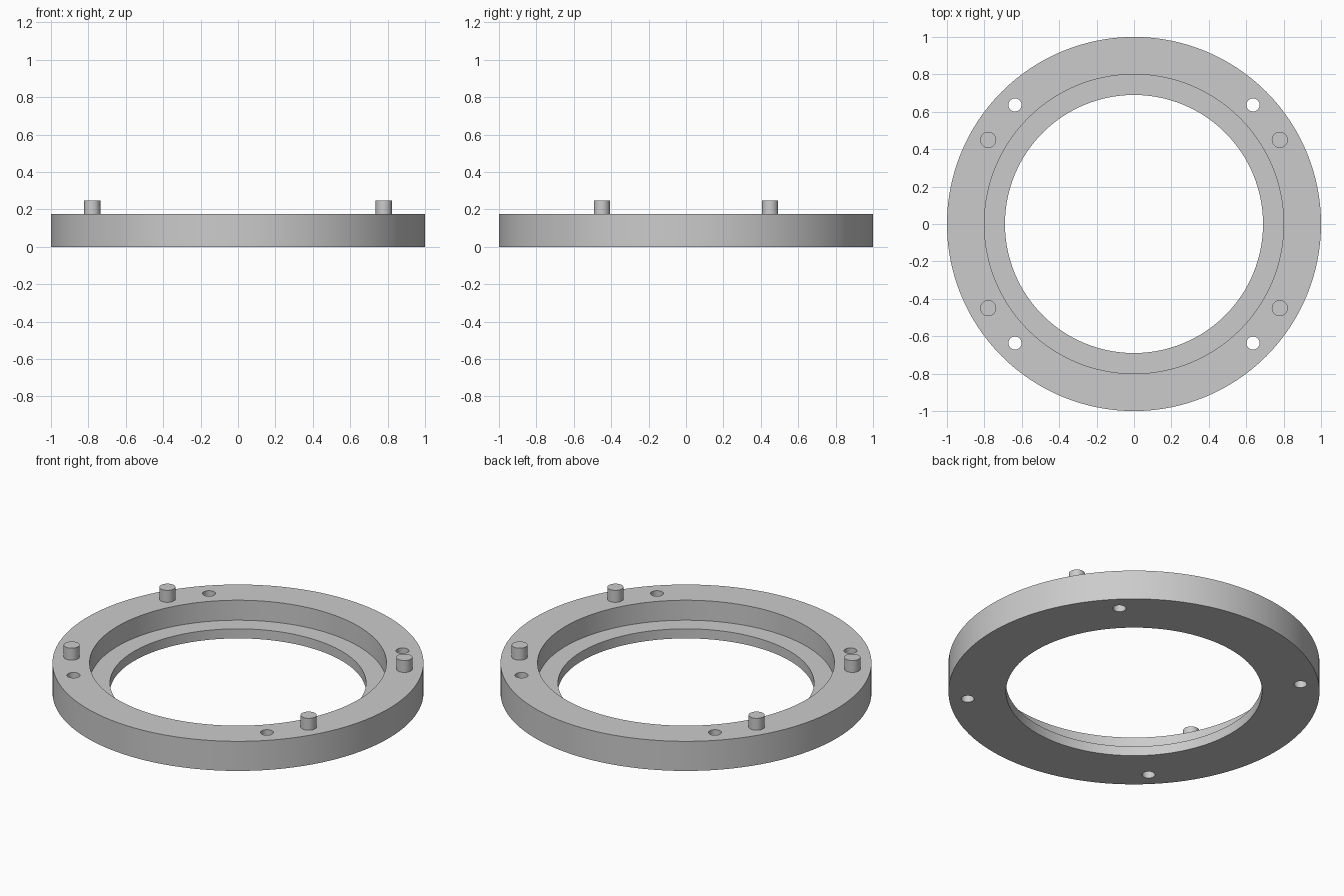
import bpy, bmesh
from math import cos, sin, pi, radians

cube = bpy.data.objects.get("Cube")
if cube:
    bpy.data.objects.remove(cube, do_unlink=True)

OUTER, RECESS, BORE = 1.0, 0.80, 0.69
HEIGHT, LEDGE, PIN_TOP = 0.176, 0.057, 0.247
BOLT_CIRCLE = 0.90

grey = bpy.data.materials.new("plain grey")
grey.use_nodes = True
grey.diffuse_color = (0.6, 0.6, 0.6, 1)
grey.node_tree.nodes["Principled BSDF"].inputs["Base Color"].default_value = (0.6, 0.6, 0.6, 1)


def finish(name, bm):
    bmesh.ops.recalc_face_normals(bm, faces=bm.faces[:])
    mesh = bpy.data.meshes.new(name)
    bm.to_mesh(mesh)
    bm.free()
    mesh.materials.append(grey)
    obj = bpy.data.objects.new(name, mesh)
    bpy.context.collection.objects.link(obj)
    return obj


def activate(obj):
    bpy.ops.object.select_all(action="DESELECT")
    obj.select_set(True)
    bpy.context.view_layer.objects.active = obj


def cylinder(name, angle, radius, bottom, top):
    bpy.ops.mesh.primitive_cylinder_add(
        vertices=32, radius=radius, depth=top - bottom,
        location=(BOLT_CIRCLE * cos(angle), BOLT_CIRCLE * sin(angle), (top + bottom) / 2))
    obj = bpy.context.object
    obj.name = name
    obj.data.materials.append(grey)
    return obj


# Stepped ring: revolve the cross-section around z
bm = bmesh.new()
profile = [(BORE, 0), (OUTER, 0), (OUTER, HEIGHT),
           (RECESS, HEIGHT), (RECESS, LEDGE), (BORE, LEDGE)]
verts = [bm.verts.new((r, 0, z)) for r, z in profile]
edges = [bm.edges.new((v, verts[i - 1])) for i, v in enumerate(verts)]
bmesh.ops.spin(bm, geom=verts + edges, cent=(0, 0, 0), axis=(0, 0, 1),
               angle=2 * pi, steps=128)
bmesh.ops.remove_doubles(bm, verts=bm.verts[:], dist=1e-4)
ring = finish("stepped_ring", bm)

# Four through holes on the diagonals
for k in range(4):
    cutter = cylinder("hole_cutter", radians(45 + 90 * k), 0.035, -0.1, HEIGHT + 0.1)
    cutter.hide_render = True
    cut = ring.modifiers.new("hole", "BOOLEAN")
    cut.operation, cut.solver, cut.object = "DIFFERENCE", "EXACT", cutter
    activate(ring)
    bpy.ops.object.modifier_apply(modifier=cut.name)
    bpy.data.objects.remove(cutter, do_unlink=True)

# Four locating pins standing on the rim
pins = {"back_left_pin": 30, "back_right_pin": 150,
        "front_right_pin": 210, "front_left_pin": 330}
for name, degrees in pins.items():
    cylinder(name, radians(degrees), 0.043, HEIGHT - 0.02, PIN_TOP)

for obj in [ring] + [bpy.data.objects[n] for n in pins]:
    activate(obj)
    bpy.ops.object.shade_smooth_by_angle(angle=radians(30))
